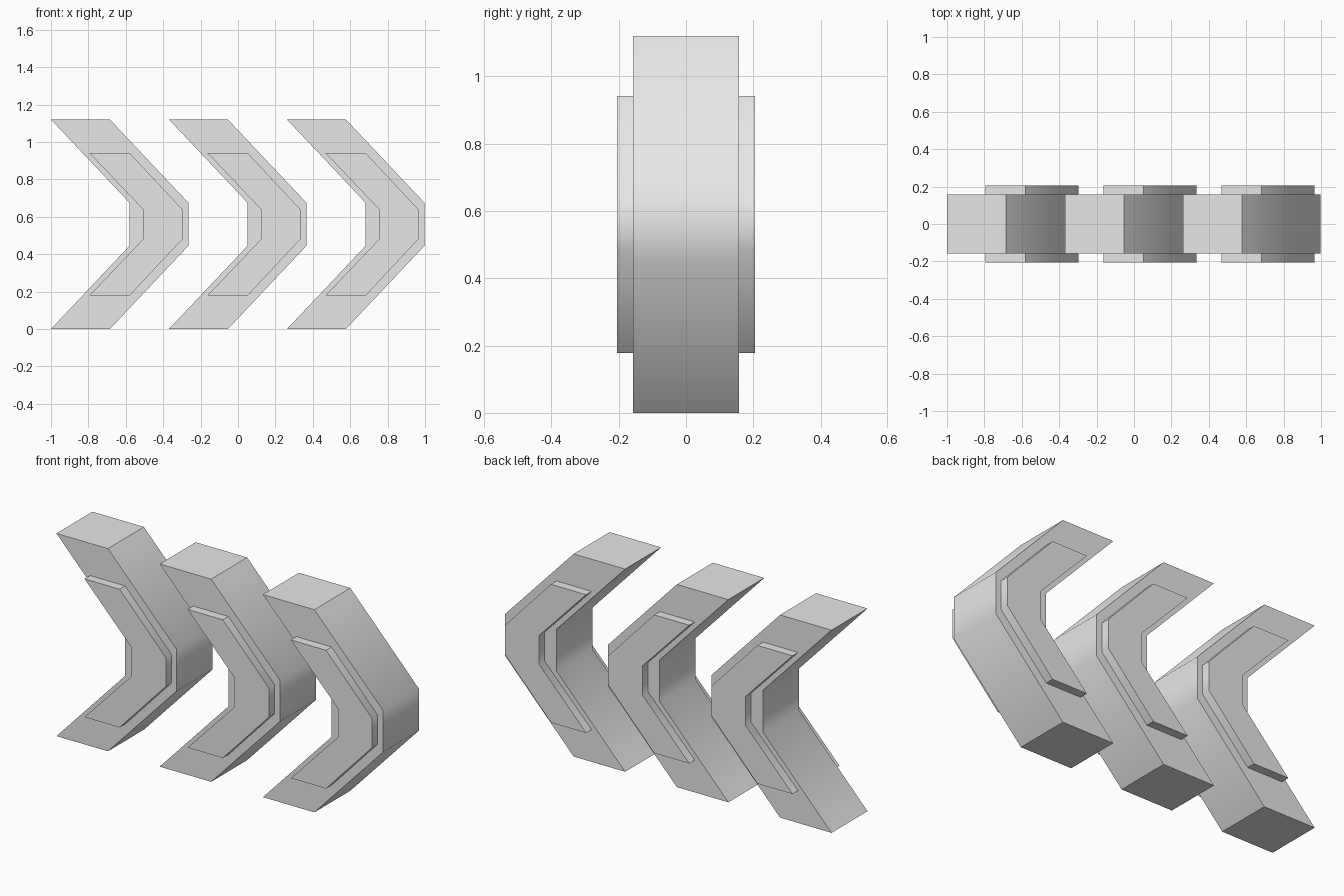
import bpy
import bmesh
import math

cube = bpy.data.objects.get("Cube")
if cube:
    bpy.data.objects.remove(cube, do_unlink=True)

MID = 0.56    # height of the horizontal symmetry line
STEP = 0.631  # spacing between chevrons

grey = bpy.data.materials.new("light_grey")
grey.use_nodes = True
colour = (0.8, 0.8, 0.8, 1)
grey.diffuse_color = colour
grey.node_tree.nodes["Principled BSDF"].inputs["Base Color"].default_value = colour


def chevron(name, upper, half_depth, shift):
    """Mirror the upper half outline about MID and extrude it along y."""
    outer, inner = upper[:2], upper[2:]
    flip = lambda pts: [(x, -z) for x, z in reversed(pts)]
    outline = outer + flip(outer) + flip(inner) + inner
    bm = bmesh.new()
    face = bm.faces.new([bm.verts.new((x + shift, -half_depth, MID + z)) for x, z in outline])
    grown = bmesh.ops.extrude_face_region(bm, geom=[face])["geom"]
    moved = [v for v in grown if isinstance(v, bmesh.types.BMVert)]
    bmesh.ops.translate(bm, verts=moved, vec=(0, 2 * half_depth, 0))
    bmesh.ops.recalc_face_normals(bm, faces=bm.faces)
    mesh = bpy.data.meshes.new(name)
    bm.to_mesh(mesh)
    bm.free()
    mesh.materials.append(grey)
    obj = bpy.data.objects.new(name, mesh)
    bpy.context.collection.objects.link(obj)
    # Soften the bend, keep the ends and sides sharp
    bpy.ops.object.select_all(action="DESELECT")
    obj.select_set(True)
    bpy.context.view_layer.objects.active = obj
    bpy.ops.object.shade_smooth_by_angle(angle=math.radians(45))


# Upper half outlines: outer end, outer bend, then inner end, inner bend,
# with heights relative to MID
body = [(-0.685, 0.56), (-0.265, 0.115), (-0.58, 0.115), (-1.0, 0.56)]
panel = [(-0.58, 0.382), (-0.298, 0.08), (-0.508, 0.08), (-0.795, 0.382)]
# Order the inner points so the outline runs round the shape
for half in (body, panel):
    assert half[2][0] > half[3][0]

for i, side in enumerate(("right", "middle", "left")):
    chevron(f"{side}_chevron_body", body, 0.157, i * STEP)
    # Raised panel passes through the body and stands proud on both faces
    chevron(f"{side}_chevron_panel", panel, 0.205, i * STEP)
